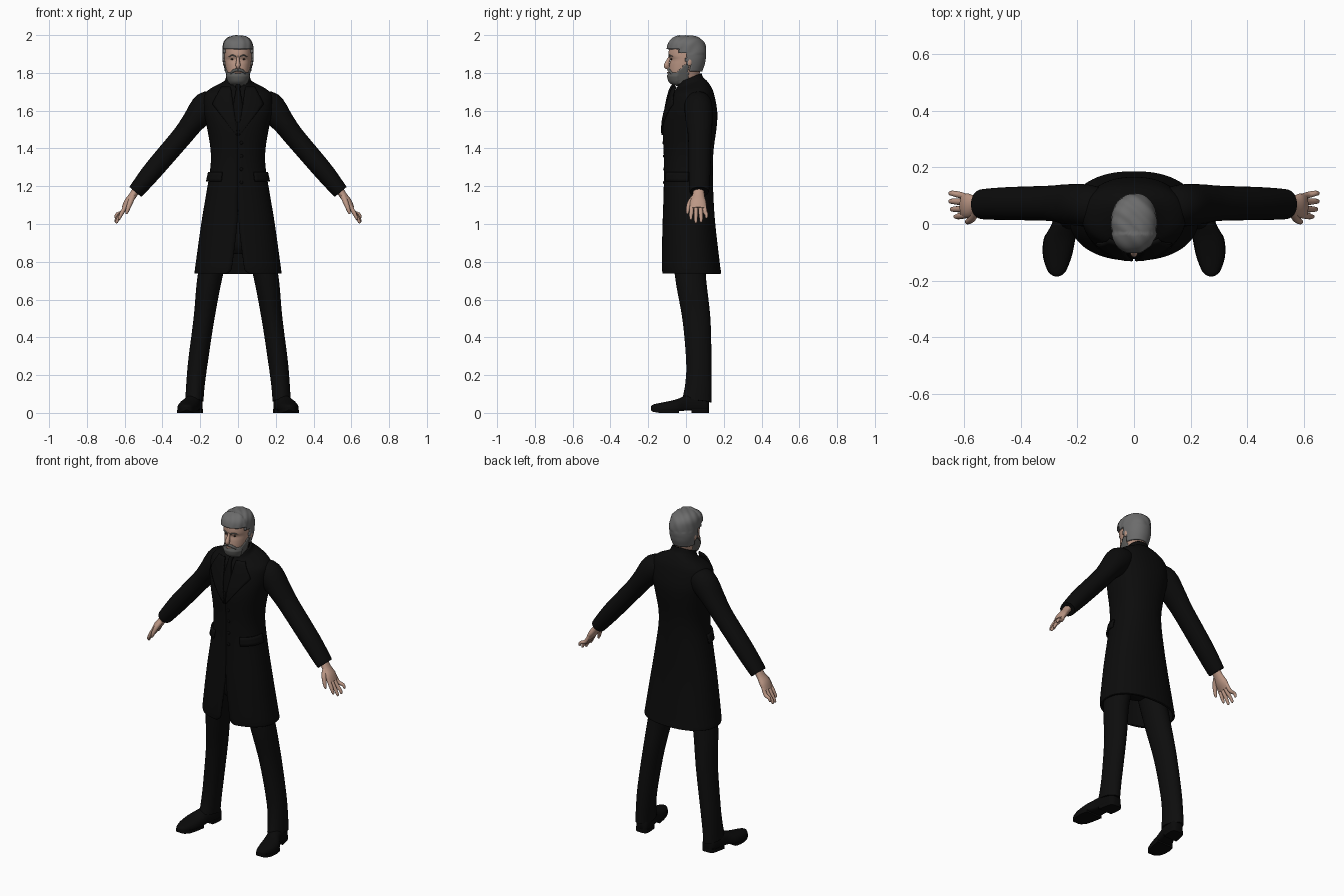
import bpy, bmesh, math
from mathutils import Vector
from math import sin, cos, pi

def mat(name, c):
    m = bpy.data.materials.new(name)
    m.diffuse_color = (*c, 1)
    return m

BLACK = mat("black cloth", (0.0035, 0.0035, 0.0035))
TROUSER = mat("trouser black", (0.004, 0.004, 0.004))
LEATHER = mat("shoe black", (0.003, 0.003, 0.003))
SKIN = mat("skin", (0.50, 0.31, 0.235))
HAIR = mat("grey hair", (0.15, 0.15, 0.15))
BEARD = mat("dark grey beard", (0.11, 0.11, 0.105))
EYE = mat("eye dark", (0.03, 0.02, 0.015))

def spline(rows, n):
    """Catmull-Rom resampling of rows of numbers, n steps per span."""
    out = []
    for i in range(len(rows) - 1):
        p = [rows[max(0, min(len(rows) - 1, i + k))] for k in (-1, 0, 1, 2)]
        for j in range(n):
            t = j / n
            out.append([0.5 * (2*b + (c-a)*t + (2*a-5*b+4*c-d)*t*t + (3*b-a-3*c+d)*t**3)
                        for a, b, c, d in zip(*p)])
    return out + [list(rows[-1])]

def finish(name, bm, m, angle=50, thick=0, offset=-1, recalc=True):
    if recalc:
        bmesh.ops.recalc_face_normals(bm, faces=bm.faces)
    me = bpy.data.meshes.new(name)
    bm.to_mesh(me)
    bm.free()
    me.materials.append(m)
    me.shade_smooth()
    me.set_sharp_from_angle(angle=math.radians(angle))
    ob = bpy.data.objects.new(name, me)
    bpy.context.collection.objects.link(ob)
    if thick:
        s = ob.modifiers.new("thickness", "SOLIDIFY")
        s.thickness, s.offset = thick, offset
    return ob

def skin_rings(rings, closed=True, cap=True):
    bm = bmesh.new()
    vs = [[bm.verts.new(p) for p in r] for r in rings]
    n = len(vs[0])
    for a, b in zip(vs, vs[1:]):
        for i in range(n if closed else n - 1):
            j = (i + 1) % n
            bm.faces.new((a[i], a[j], b[j], b[i]))
    if cap:
        bm.faces.new(vs[0][::-1])
        bm.faces.new(vs[-1])
    return bm

def sup(t, p):
    c, s = cos(t), sin(t)
    return math.copysign(abs(c) ** (2/p), c), math.copysign(abs(s) ** (2/p), s)

def tube(name, pts, m, n=20, step=4, p=2.0):
    """Oval tube: rows of x, y, z, radius across, radius along y (or z)."""
    rows, rings = spline(pts, step), []
    for i, r in enumerate(rows):
        a, b = rows[max(0, i - 1)], rows[min(len(rows) - 1, i + 1)]
        d = (Vector(b[:3]) - Vector(a[:3])).normalized()
        side = Vector((0, 1, 0)) if abs(d.y) < 0.8 else Vector((0, 0, 1))
        u = side.cross(d).normalized()
        v = d.cross(u)
        ring = []
        for k in range(n):
            c, s = sup(2*pi*k/n, p)
            ring.append(Vector(r[:3]) + u*c*r[3] + v*s*r[4])
        rings.append(ring)
    return finish(name, skin_rings(rings), m)

def patch(name, f, nu, nv, m, thick=0.009):
    g = [[f(i/nu, j/nv) for i in range(nu + 1)] for j in range(nv + 1)]
    return finish(name, skin_rings(g, False, False), m, 40, thick, 0)

def ball(name, loc, scale, m):
    bm = bmesh.new()
    bmesh.ops.create_uvsphere(bm, u_segments=16, v_segments=10, radius=1)
    for v in bm.verts:
        v.co = Vector(loc) + Vector(a*b for a, b in zip(v.co, scale))
    return finish(name, bm, m)

def section(rows, z):
    for a, b in zip(rows, rows[1:]):
        if a[0] <= z <= b[0]:
            t = (z - a[0]) / (b[0] - a[0])
            return [x + (y - x)*t for x, y in zip(a, b)]
    return rows[-1] if z > rows[-1][0] else rows[0]

def front_y(rows, x, z, p):
    _, f, b, rx = section(rows, z)[:4]
    k = max(0, 1 - (abs(x)/rx) ** p) ** (1/p)
    return (f + b)/2 - (b - f)/2*k

# Frock coat: z, front, back, half width, front opening angle, collar tilt
COAT = spline([
    (0.737, -0.126, 0.186, 0.229, 0.22, 0), (0.755, -0.128, 0.184, 0.229, 0.13, 0),
    (0.80, -0.129, 0.178, 0.223, 0.10, 0), (1.00, -0.124, 0.155, 0.195, 0.015, 0),
    (1.15, -0.119, 0.145, 0.170, 0.004, 0), (1.30, -0.116, 0.142, 0.146, 0.002, 0),
    (1.40, -0.119, 0.147, 0.146, 0.002, 0), (1.52, -0.124, 0.163, 0.166, 0.002, 0),
    (1.60, -0.110, 0.165, 0.182, 0.002, 0.0), (1.68, -0.086, 0.148, 0.180, 0.004, 0.1),
    (1.715, -0.074, 0.130, 0.150, 0.004, 0.2), (1.74, -0.060, 0.108, 0.100, 0.006, 0.32),
    (1.755, -0.048, 0.092, 0.075, 0.01, 0.38), (1.782, -0.040, 0.082, 0.064, 0.05, 0.42)], 4)
rings = []
for z, f, b, rx, g, tilt in COAT:
    ring = []
    for k in range(65):
        c, s = sup(-pi/2 + g + (2*pi - 2*g)*k/64, 2.25)
        y = (b - f)/2*s
        ring.append((rx*c, (f + b)/2 + y, z + tilt*(y - 0.02)))
    rings.append(ring)
finish("frock_coat", skin_rings(rings, False, False), BLACK, 50, 0.012, -1, False)

# Lapels, pocket flaps and coat buttons
for s, side in ((1, "left"), (-1, "right")):
    def lapel(u, v):
        z = 1.47 + 0.255*v
        outer = 0.008 + (0.125*v/0.65 if v < 0.65 else 0.125 - 0.05*(v - 0.65)/0.35)
        x = 0.003 + 0.035*v + (outer - 0.003 - 0.03*v)*u
        return (s*x, front_y(COAT, x, z, 2.25) - 0.003, z)
    patch(side + "_lapel", lapel, 6, 14, BLACK)

    def flap(u, v):
        z = 1.225 + 0.05*v
        _, f, b, rx = section(COAT, z)[:4]
        c, q = sup(-1.05 + 1.05*u, 2.25)
        k = 1.035 + 0.02*(1 - v)
        return (s*rx*c*k, (f + b)/2 + (b - f)/2*q*k, z)
    patch(side + "_pocket_flap", flap, 10, 3, BLACK)
for i in range(4):
    z = 1.43 - 0.07*i
    ball("coat_button", (0.018, front_y(COAT, 0.018, z, 2.25), z), (0.009, 0.005, 0.009), LEATHER)
tube("cravat", [(0, -0.062, 1.735, 0.014, 0.012), (0, -0.082, 1.705, 0.012, 0.01),
                (0, -0.103, 1.63, 0.024, 0.008), (0, -0.118, 1.54, 0.016, 0.006)], LEATHER)

# Pelvis under the coat
tube("trouser_seat", [(0, 0.02, 0.84, 0.06, 0.06), (0, 0.02, 0.90, 0.145, 0.09),
                      (0, 0.02, 1.05, 0.14, 0.10)], TROUSER)

for s, side in ((1, "left"), (-1, "right")):
    mx = lambda rows: [(s*r[0], *r[1:]) for r in rows]
    # Sleeve
    tube(side + "_sleeve", mx([
        (0.10, 0.06, 1.655, 0.045, 0.06), (0.165, 0.065, 1.625, 0.077, 0.074),
        (0.24, 0.07, 1.537, 0.061, 0.070), (0.300, 0.073, 1.460, 0.055, 0.062),
        (0.445, 0.072, 1.290, 0.052, 0.058), (0.525, 0.070, 1.192, 0.044, 0.054),
        (0.543, 0.070, 1.170, 0.041, 0.050)]), BLACK, 28)
    # Hand
    tube(side + "_palm", mx([
        (0.535, 0.068, 1.185, 0.022, 0.028), (0.558, 0.066, 1.150, 0.020, 0.032),
        (0.583, 0.064, 1.115, 0.021, 0.043), (0.603, 0.064, 1.082, 0.014, 0.042)]), SKIN)
    for i, (ya, yb, zt, xt) in enumerate([(0.031, 0.026, 1.022, 0.632), (0.053, 0.052, 1.004, 0.645),
                                          (0.076, 0.080, 1.008, 0.650), (0.096, 0.108, 1.030, 0.650)]):
        tube(side + "_finger", mx([
            (0.592, ya, 1.100, 0.010, 0.011), (0.613, (ya + yb)/2, 1.062, 0.011, 0.0115),
            (xt - 0.010, yb, zt + 0.022, 0.009, 0.0095), (xt - 0.002, yb, zt + 0.005, 0.007, 0.007),
            (xt, yb, zt, 0.002, 0.002)]), SKIN, 12, 3)
    tube(side + "_thumb", mx([
        (0.558, 0.045, 1.145, 0.016, 0.014), (0.570, 0.022, 1.115, 0.014, 0.014),
        (0.583, 0.010, 1.080, 0.011, 0.011), (0.590, 0.007, 1.058, 0.007, 0.007),
        (0.592, 0.007, 1.052, 0.002, 0.002)]), SKIN, 12, 3)
    # Trouser leg
    tube(side + "_trouser_leg", mx([
        (0.085, 0.015, 0.98, 0.068, 0.09), (0.145, 0.022, 0.74, 0.066, 0.082),
        (0.180, 0.055, 0.50, 0.055, 0.074), (0.212, 0.068, 0.27, 0.052, 0.067),
        (0.225, 0.066, 0.15, 0.049, 0.070), (0.231, 0.058, 0.065, 0.048, 0.078)]), TROUSER, 28, 5)
    # Shoe: y, centre x, half width, bottom, top
    rings, soles = [], []
    for y, x, w, lo, hi in spline([
            (0.122, 0.225, 0.018, 0.02, 0.07), (0.108, 0.226, 0.037, 0.013, 0.09),
            (0.06, 0.232, 0.043, 0.012, 0.10), (0.00, 0.245, 0.045, 0.012, 0.092),
            (-0.05, 0.262, 0.054, 0.008, 0.072), (-0.11, 0.270, 0.050, 0.007, 0.058),
            (-0.16, 0.272, 0.034, 0.014, 0.048), (-0.178, 0.272, 0.020, 0.018, 0.042),
            (-0.185, 0.272, 0.006, 0.025, 0.034)], 4):
        ring = []
        for k in range(24):
            c, q = sup(2*pi*k/24, 2.3 if k <= 12 else 4.0)
            mid = lo + (hi - lo)*0.3
            ring.append((s*(x + w*c), y, mid + q*((hi - mid) if q > 0 else (mid - lo))))
        rings.append(ring)
        low = 0.0 if y > -0.13 else lo - 0.011
        if y > 0.02 or y < -0.03:
            soles.append((y, [(s*(x - w*1.03), y, low), (s*(x + w*1.03), y, low),
                              (s*(x + w*1.03), y, lo + 0.008), (s*(x - w*1.03), y, lo + 0.008)]))
    finish(side + "_shoe", skin_rings(rings), LEATHER)
    finish(side + "_shoe_heel", skin_rings([r for y, r in soles if y > 0]), LEATHER, 30)
    finish(side + "_shoe_sole", skin_rings([r for y, r in soles if y < 0]), LEATHER, 30)

# Head: z, front, back, half width
HEAD = spline([
    (1.69, -0.020, 0.070, 0.050), (1.735, -0.030, 0.068, 0.050), (1.753, -0.074, 0.066, 0.047),
    (1.775, -0.086, 0.066, 0.053), (1.81, -0.089, 0.076, 0.062), (1.845, -0.087, 0.089, 0.068),
    (1.87, -0.083, 0.094, 0.071), (1.892, -0.092, 0.097, 0.072), (1.925, -0.090, 0.096, 0.072),
    (1.955, -0.082, 0.088, 0.067), (1.975, -0.062, 0.070, 0.052), (1.986, -0.035, 0.045, 0.030),
    (1.989, -0.006, 0.016, 0.006)], 5)

def head_mesh(grow=None):
    rings = []
    for z, f, b, rx in HEAD:
        ring = []
        for k in range(72):
            c, s = sup(2*pi*k/72, 2.15)
            ring.append((rx*c, (f + b)/2 + (b - f)/2*s, z))
        rings.append(ring)
    bm = skin_rings(rings)
    if grow:
        bm.normal_update()
        for v, n in [(v, v.normal.copy()) for v in bm.verts]:
            v.co += n*grow(v.co)
    return bm

def head_part(name, keep, grow, m):
    bm = head_mesh()
    drop = [f for f in bm.faces if not keep(*f.calc_center_median())]
    bm.normal_update()
    for v, n in [(v, v.normal.copy()) for v in bm.verts]:
        v.co += n*grow(*v.co)
    bmesh.ops.delete(bm, geom=drop, context="FACES")
    return finish(name, bm, m, 60, 0.014, -1, False)

finish("head", head_mesh(), SKIN, 60)

# Hair cap with wavy locks, sideburns and nape
def hair_keep(x, y, z):
    if y < -0.035:
        return z > 1.925
    if y < 0.0:
        return z > 1.905
    return z > (1.845 if y < 0.02 else 1.81)

def hair_grow(x, y, z):
    wave = 0.0025*sin(85*x + 60*y)*cos(70*y - 50*z + 40*x)
    return 0.010 + (wave if z > 1.9 else 0) + (0.004 if y < -0.03 else 0)

head_part("hair", hair_keep, hair_grow, HAIR)

# Full beard
def beard_keep(x, y, z):
    return y < 0.012 and 1.728 < z < 1.80 + max(0, y + 0.05)*1.0

head_part("beard", beard_keep,
          lambda x, y, z: 0.005 + (0.008 if y < -0.04 and z < 1.79 else 0), BEARD)
tube("lower_lip", [(-0.016, -0.090, 1.801, 0.003, 0.003), (0, -0.096, 1.801, 0.005, 0.005),
                   (0.016, -0.090, 1.801, 0.003, 0.003)], SKIN, 10)

# Nose
tube("nose", [(0, -0.082, 1.892, 0.006, 0.007), (0, -0.092, 1.870, 0.008, 0.009),
              (0, -0.101, 1.848, 0.012, 0.013), (0, -0.101, 1.836, 0.012, 0.016),
              (0, -0.092, 1.826, 0.006, 0.010)], SKIN, 16)

# Eyes, brows, moustache and ears
for s, side in ((1, "left"), (-1, "right")):
    fy = lambda x, z: front_y(HEAD, x, z, 2.15)
    ball(side + "_eye", (s*0.029, fy(0.029, 1.873) + 0.001, 1.873), (0.010, 0.004, 0.004), EYE)
    tube(side + "_eyebrow", [(s*x, fy(x, z) - 0.001, z, r, r) for x, z, r in
         ((0.012, 1.887, 0.003), (0.030, 1.893, 0.004), (0.048, 1.887, 0.002))], BEARD, 10)
    tube(side + "_moustache", [(s*x, fy(x, z) - 0.003, z, r, r) for x, z, r in
         ((0.0, 1.816, 0.007), (0.018, 1.813, 0.008), (0.034, 1.803, 0.007), (0.044, 1.788, 0.004))],
         BEARD, 12)
    ball(side + "_ear", (s*0.073, 0.018, 1.862), (0.008, 0.015, 0.026), SKIN)
